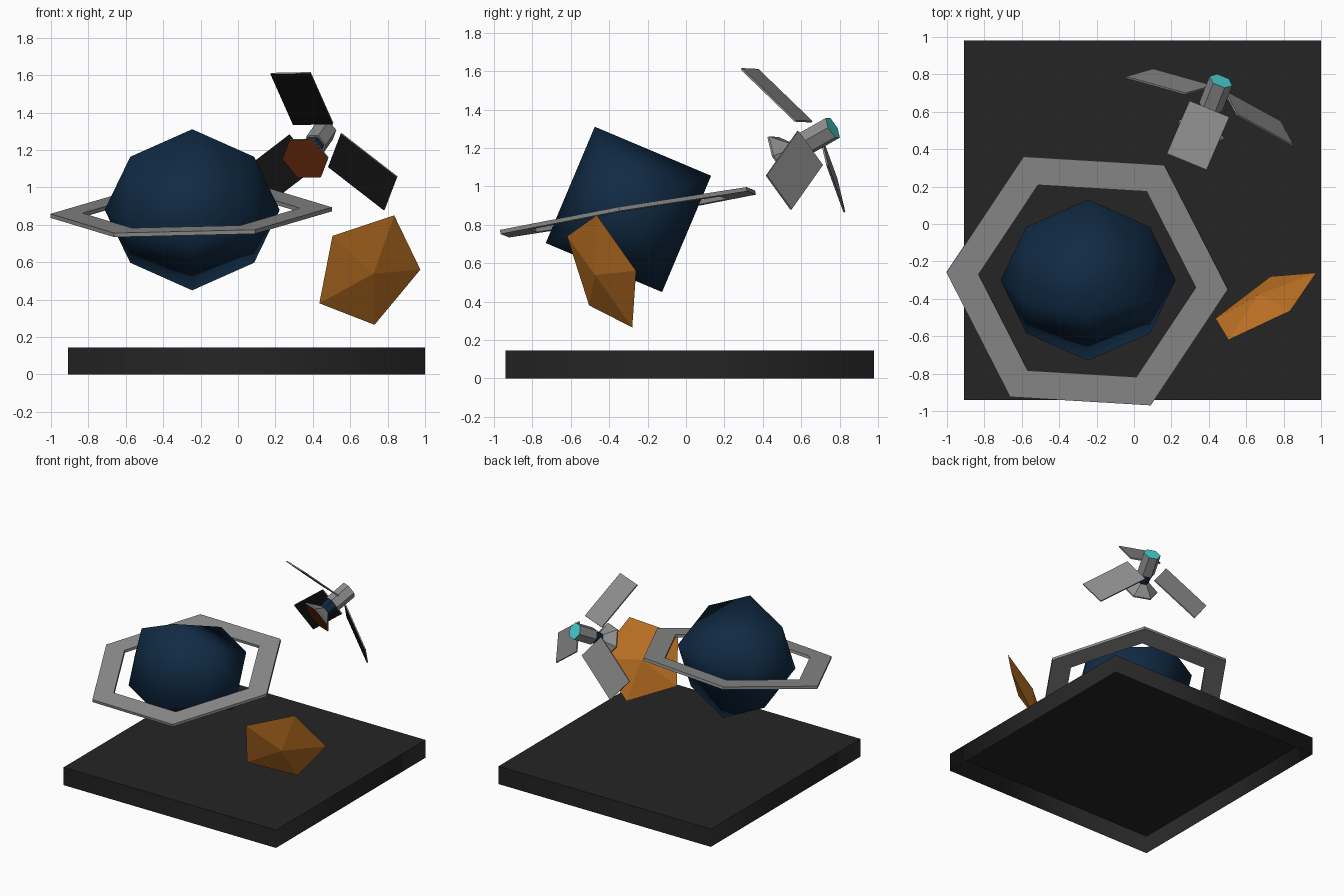
import bpy, bmesh, math
from mathutils import Matrix, Vector

cube = bpy.data.objects.get("Cube")
if cube:
    bpy.data.objects.remove(cube, do_unlink=True)


def material(name, r, g, b):
    # 0-255 display values turned into linear ones
    col = [((c / 255 + 0.055) / 1.055) ** 2.4 for c in (r, g, b)] + [1]
    m = bpy.data.materials.new(name)
    m.diffuse_color = col
    m.use_nodes = True
    m.node_tree.nodes["Principled BSDF"].inputs["Base Color"].default_value = col
    return m


charcoal = material("charcoal", 37, 37, 37)
navy = material("navy", 16, 42, 67)
grey = material("grey", 143, 143, 143)
amber = material("amber", 194, 117, 37)
teal = material("teal", 70, 208, 208)
rust = material("rust", 108, 44, 14)
black = material("black", 22, 22, 22)


def frame(origin, e1, axis):
    """Matrix whose x is e1 and whose z is the axis."""
    z = Vector(axis).normalized()
    x = Vector(e1)
    x = (x - z * x.dot(z)).normalized()
    m = Matrix((x, z.cross(x), z)).transposed().to_4x4()
    m.translation = Vector(origin)
    return m


def finish(name, bm, mats):
    bmesh.ops.remove_doubles(bm, verts=bm.verts, dist=0.0005)
    bmesh.ops.recalc_face_normals(bm, faces=bm.faces)
    me = bpy.data.meshes.new(name)
    bm.to_mesh(me)
    bm.free()
    for m in mats:
        me.materials.append(m)
    ob = bpy.data.objects.new(name, me)
    bpy.context.collection.objects.link(ob)
    return ob


def lathe(name, profile, sides, m, mats, closed=False, caps=(0, 0)):
    """Turn (distance along axis, radius) pairs round the z of m."""
    bm = bmesh.new()
    rings = []
    for t, r in profile:
        ring = []
        for i in range(sides):
            a = math.tau * i / sides
            ring.append(bm.verts.new(m @ Vector((r * math.cos(a), r * math.sin(a), t))))
        rings.append(ring)
    pairs = list(zip(rings, rings[1:]))
    if closed:
        pairs.append((rings[-1], rings[0]))
    for lo, hi in pairs:
        for i in range(sides):
            j = (i + 1) % sides
            bm.faces.new((lo[i], lo[j], hi[j], hi[i]))
    if not closed:
        for k, end in enumerate((0, -1)):
            if profile[end][1] > 0:
                bm.faces.new(rings[end]).material_index = caps[k]
    return finish(name, bm, mats)


# Base: a shallow box, open underneath, with softened side walls
bm = bmesh.new()
bmesh.ops.create_cube(bm, size=1, matrix=Matrix.Translation((0.045, 0.02, 0.0725))
                      @ Matrix.Diagonal((1.91, 1.92, 0.145, 1)))
bm.normal_update()
bmesh.ops.delete(bm, geom=[f for f in bm.faces if f.normal.z < -0.5], context='FACES_ONLY')
for f in bm.faces:
    f.smooth = abs(f.normal.z) < 0.5
base = finish("base", bm, [charcoal])

# Planet: four-sided smooth ball turned round the x axis
planet = lathe("planet", [(-0.468, 0), (-0.331, 0.306), (0, 0.465), (0.331, 0.306), (0.468, 0)],
               4, frame((-0.245, -0.3, 0.88), (0, -0.175, 0.43), (1, 0, 0)), [navy])
planet.data.shade_smooth()

# Planet ring: flat tilted hexagon
half = 0.011
lathe("planet_ring", [(-half, 0.582), (-half, 0.754), (half, 0.754), (half, 0.582)], 6,
      frame((-0.25, -0.303, 0.865), (0.75, -0.045, 0.0175), (-0.0163, -0.083, 0.4835)),
      [grey], closed=True)

# Asteroid: flattened five-sided double pyramid
rim = [(0.505, -0.62, 0.74), (0.835, -0.465, 0.85), (0.975, -0.26, 0.56),
       (0.73, -0.28, 0.265), (0.435, -0.505, 0.38)]
middle = sum((Vector(p) for p in rim), Vector()) / 5
facing = Vector((0.485, -0.805, -0.34))
bm = bmesh.new()
ring = [bm.verts.new(p) for p in rim]
for side in (0.06, -0.06):
    tip = bm.verts.new(middle + facing * side)
    for i in range(5):
        bm.faces.new((ring[i], ring[(i + 1) % 5], tip))
finish("asteroid", bm, [amber])

# Satellite: everything is placed along one axis, measured from its tail
sat = frame((0.465, 0.765, 1.305), (0.911, -0.412, 0), (0.326, 0.82, 0.466))
lathe("satellite_body", [(-0.17, 0.066), (0, 0.066)], 6, sat, [grey, teal], caps=(0, 1))
lathe("satellite_neck", [(-0.25, 0.045), (-0.17, 0.055)], 6, sat, [navy])
lathe("satellite_dish", [(-0.325, 0.132), (-0.315, 0.132), (-0.245, 0.045)], 6, sat,
      [grey, rust], caps=(1, 0))

# Solar panels: three swept plates, dark on the dish side
lean = math.atan2(-0.144, 0.383)
for i in range(3):
    turn = sat @ Matrix.Rotation(math.tau * i / 3, 4, 'Z')
    place = turn @ Matrix.Translation((0, -0.2985, -0.202)) @ Matrix.Rotation(-lean, 4, 'X')
    if (turn.to_3x3() @ Vector((0, 1, 0))).z > 0.8 or sat.col[1].z > 0:
        place = turn @ Matrix.Translation((0, 0.2985, -0.202)) @ Matrix.Rotation(lean, 4, 'X')
    bm = bmesh.new()
    bmesh.ops.create_cube(bm, size=1, matrix=Matrix.Diagonal((0.23, 0.41, 0.01, 1)))
    bm.normal_update()
    for f in bm.faces:
        f.material_index = 1 if f.normal.z < -0.5 else 0
    bm.transform(place)
    finish("solar_panel_%d" % (i + 1), bm, [grey, black])
